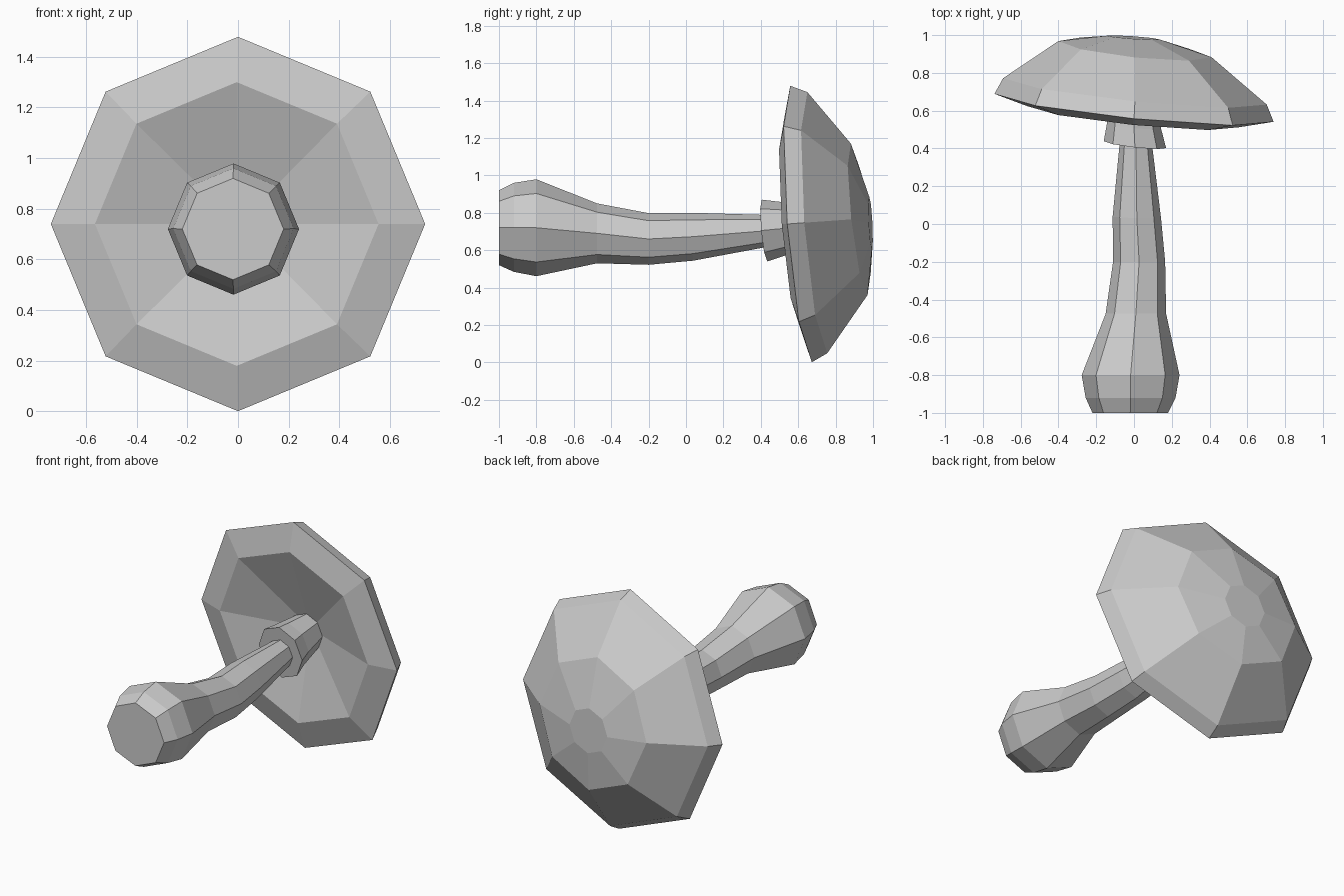
import bpy, bmesh
from math import sin, cos, tau

SIDES = 8

if "Cube" in bpy.data.objects:
    bpy.data.objects.remove(bpy.data.objects["Cube"], do_unlink=True)

grey = bpy.data.materials.new("plain grey")
grey.use_nodes = True
colour = (0.6, 0.6, 0.6, 1)
grey.diffuse_color = colour
grey.node_tree.nodes["Principled BSDF"].inputs["Base Color"].default_value = colour


def ring_body(name, rings):
    """Loft octagons (x, y, z, radius, lean in x, lean in z) and cap both ends."""
    bm = bmesh.new()
    loops = []
    for x, y, z, r, lean_x, lean_z in rings:
        loop = []
        for i in range(SIDES):
            dx, dz = r * cos(tau * i / SIDES), r * sin(tau * i / SIDES)
            loop.append(bm.verts.new((x + dx, y - lean_x * dx - lean_z * dz, z + dz)))
        loops.append(loop)
    for a, b in zip(loops, loops[1:]):
        for i in range(SIDES):
            j = (i + 1) % SIDES
            bm.faces.new((a[i], a[j], b[j], b[i]))
    bm.faces.new(loops[0])
    bm.faces.new(loops[-1])
    bmesh.ops.recalc_face_normals(bm, faces=bm.faces)
    mesh = bpy.data.meshes.new(name)
    bm.to_mesh(mesh)
    bm.free()
    mesh.materials.append(grey)
    obj = bpy.data.objects.new(name, mesh)
    bpy.context.collection.objects.link(obj)
    return obj


# Stem with a bulbous foot
ring_body("stem", [
    (-0.02, -1.0, 0.72, 0.2, 0, 0),
    (-0.018, -0.92, 0.722, 0.238, 0, 0),
    (-0.018, -0.8, 0.72, 0.259, 0, 0),
    (0.01, -0.475, 0.69, 0.16, 0, 0),
    (0.027, -0.2, 0.66, 0.138, 0, 0),
    (0.015, 0.035, 0.672, 0.128, 0.03, 0.03),
    (0.01, 0.45, 0.705, 0.083, 0.1, 0.09),
])

# Flared collar under the cap
ring_body("collar", [
    (0.005, 0.42, 0.705, 0.165, 0.11, 0.09),
    (0.0, 0.52, 0.715, 0.143, 0.1, 0.09),
    (0.0, 0.72, 0.735, 0.11, 0.1, 0.09),
])

# Leaning cap: hollow underside, ridge, rim, dome
ring_body("cap", [
    (0.0, 0.70, 0.74, 0.1, 0.1, 0.08),
    (-0.005, 0.568, 0.74, 0.56, 0.1, 0.078),
    (0.0, 0.615, 0.74, 0.739, 0.1, 0.078),
    (0.005, 0.702, 0.747, 0.698, 0.1, 0.076),
    (0.005, 0.926, 0.765, 0.405, 0.105, 0.11),
    (-0.005, 0.987, 0.745, 0.14, 0.07, 0.05),
])
